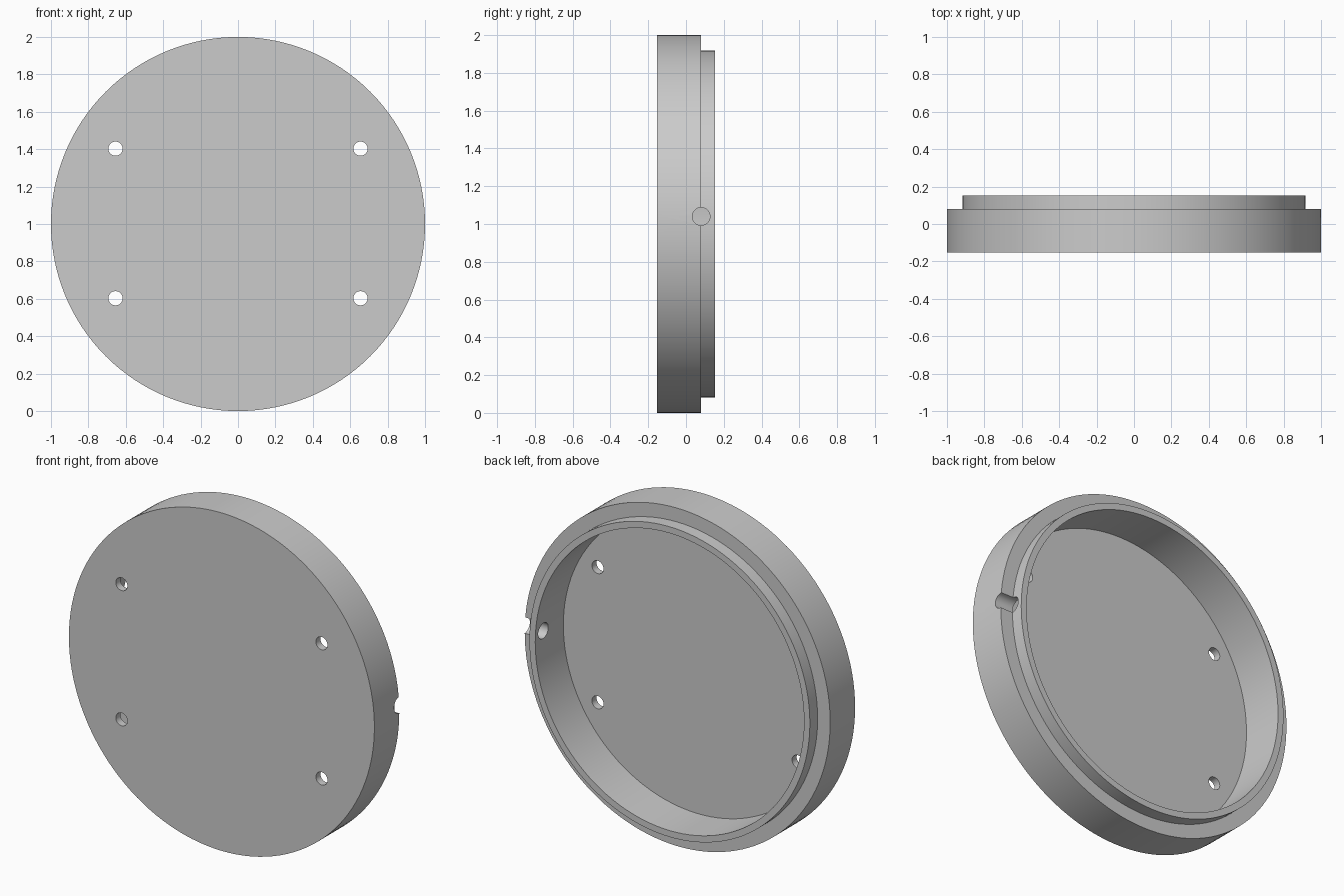
import bpy, bmesh, math
from mathutils import Matrix, Vector

cube = bpy.data.objects.get("Cube")
if cube:
    bpy.data.objects.remove(cube, do_unlink=True)

grey = bpy.data.materials.new("plain grey")
grey.use_nodes = True
colour = (0.6, 0.6, 0.6, 1)
grey.diffuse_color = colour
grey.node_tree.nodes["Principled BSDF"].inputs["Base Color"].default_value = colour

SEGMENTS = 128
CENTRE_Z = 1.0
FRONT, FLOOR, STEP, BACK = -0.153, -0.11, 0.08, 0.153
OUTER, LIP, INNER = 1.0, 0.918, 0.88


def add_object(name, bm):
    mesh = bpy.data.meshes.new(name)
    bmesh.ops.recalc_face_normals(bm, faces=bm.faces)
    bm.to_mesh(mesh)
    bm.free()
    mesh.materials.append(grey)
    obj = bpy.data.objects.new(name, mesh)
    bpy.context.collection.objects.link(obj)
    return obj


def lathe(name, profile):
    """Spin (radius, y) points about the y axis and cap both open ends."""
    bm = bmesh.new()
    rings = []
    for radius, y in profile:
        angles = [2 * math.pi * i / SEGMENTS for i in range(SEGMENTS)]
        rings.append([bm.verts.new((radius * math.cos(a), y, CENTRE_Z + radius * math.sin(a)))
                      for a in angles])
    for a, b in zip(rings, rings[1:]):
        for i in range(SEGMENTS):
            j = (i + 1) % SEGMENTS
            bm.faces.new((a[i], a[j], b[j], b[i]))
    bm.faces.new(rings[0])
    bm.faces.new(rings[-1])
    return add_object(name, bm)


def drill(target, name, centre, axis, radius, length):
    """Cut a round hole through the target."""
    bm = bmesh.new()
    turn = Vector((0, 0, 1)).rotation_difference(Vector(axis)).to_matrix().to_4x4()
    bmesh.ops.create_cone(bm, cap_ends=True, segments=32, radius1=radius, radius2=radius,
                          depth=length, matrix=Matrix.Translation(centre) @ turn)
    cutter = add_object(name, bm)
    cutter.hide_render = True
    mod = target.modifiers.new(name, "BOOLEAN")
    mod.operation = "DIFFERENCE"
    mod.solver = "EXACT"
    mod.object = cutter
    bpy.context.view_layer.objects.active = target
    bpy.ops.object.modifier_apply(modifier=mod.name)
    bpy.data.objects.remove(cutter, do_unlink=True)


# Round cover: flat front, stepped rim and hollow back
cover = lathe("round_cover", [(OUTER, FRONT), (OUTER, STEP), (LIP, STEP),
                              (LIP, BACK), (INNER, BACK), (INNER, FLOOR)])

# Four mounting holes through the front plate
for x in (-0.655, 0.655):
    for z in (0.603, 1.403):
        drill(cover, "mounting_hole", (x, FRONT, z), (0, 1, 0), 0.038, 0.3)

# Cable hole through the left wall, crossing the step
drill(cover, "cable_hole", (0.95, STEP, 1.04), (1, 0, 0), 0.047, 0.4)

# Smooth round walls with sharp rims
bpy.ops.object.select_all(action="DESELECT")
cover.select_set(True)
bpy.context.view_layer.objects.active = cover
bpy.ops.object.shade_smooth_by_angle(angle=math.radians(30))
